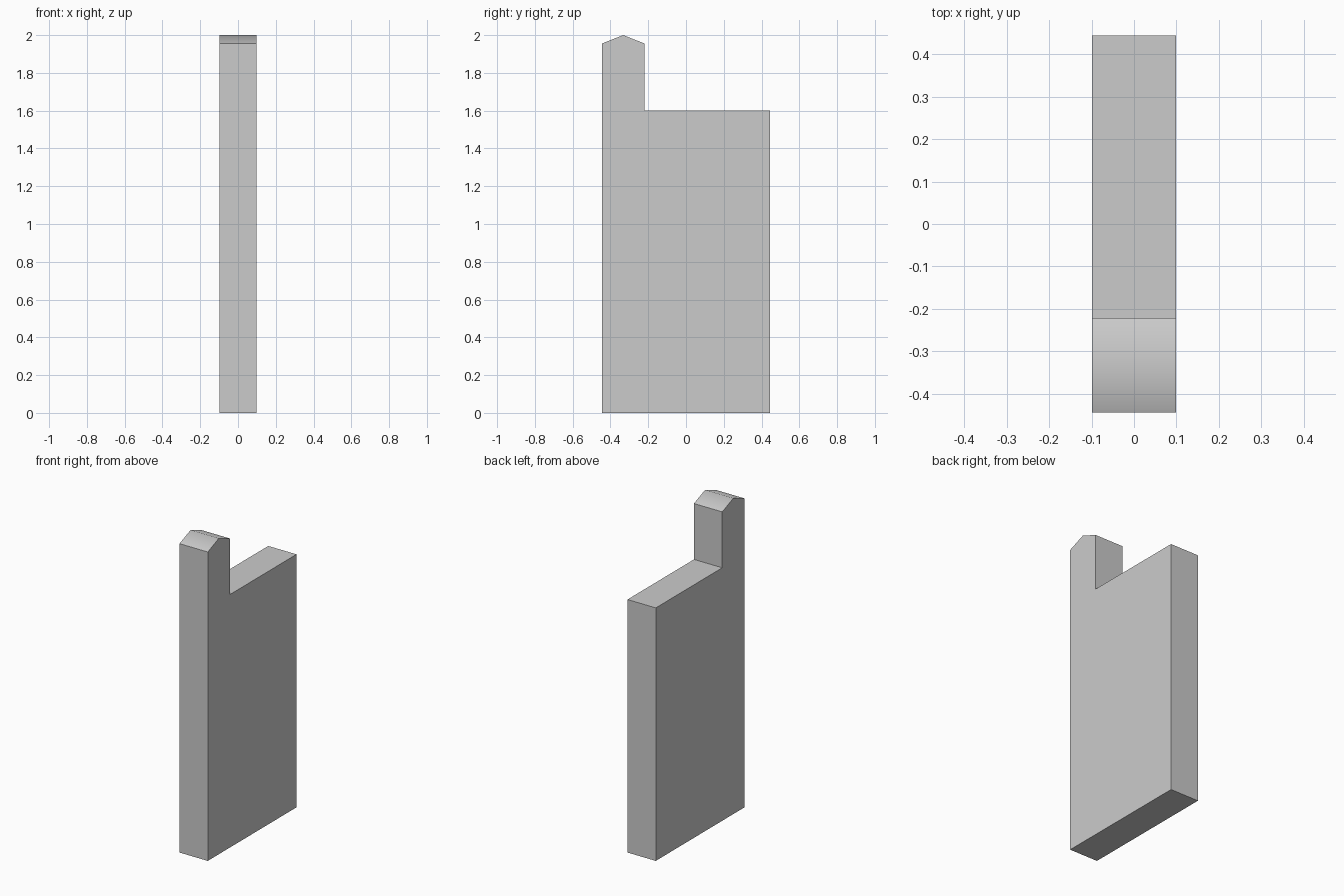
import bpy, bmesh, math

if "Cube" in bpy.data.objects:
    bpy.data.objects.remove(bpy.data.objects["Cube"])

HALF_T, HALF_W = 0.099, 0.444      # half thickness (x), half width (y)
POST_IN = -0.221                   # inner face of the raised post
STEP_Z, EAVE_Z, TOP_Z = 1.602, 1.956, 2.0

# Side outline (y, z): panel with a raised, gable-topped post at the front
outline = [
    (-HALF_W, 0), (HALF_W, 0), (HALF_W, STEP_Z), (POST_IN, STEP_Z),
    (POST_IN, EAVE_Z), ((POST_IN - HALF_W) / 2, TOP_Z), (-HALF_W, EAVE_Z),
]

# Extrude the outline through the thickness
bm = bmesh.new()
side = bm.faces.new([bm.verts.new((-HALF_T, y, z)) for y, z in outline])
ext = bmesh.ops.extrude_face_region(bm, geom=[side])
moved = [g for g in ext["geom"] if isinstance(g, bmesh.types.BMVert)]
bmesh.ops.translate(bm, vec=(2 * HALF_T, 0, 0), verts=moved)
bmesh.ops.recalc_face_normals(bm, faces=bm.faces)

mesh = bpy.data.meshes.new("panel_with_post")
bm.to_mesh(mesh)
bm.free()
panel = bpy.data.objects.new("panel_with_post", mesh)
bpy.context.collection.objects.link(panel)

# Soft ridge on the post cap, all other edges sharp
bpy.context.view_layer.objects.active = panel
panel.select_set(True)
bpy.ops.object.shade_smooth_by_angle(angle=math.radians(50))
